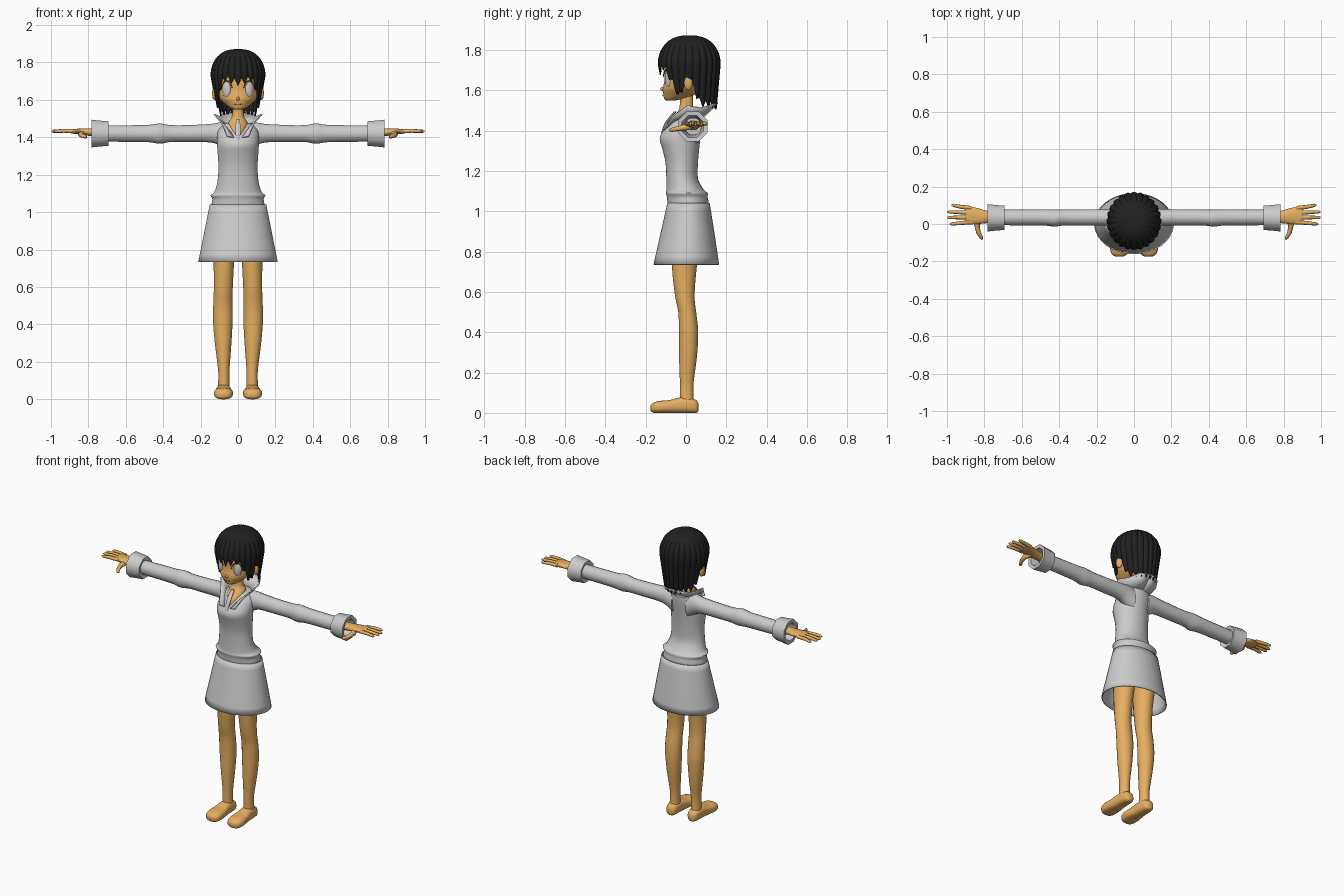
import bpy, bmesh
from math import sin, cos, pi, radians, copysign
from mathutils import Vector


def material(name, rgb):
    m = bpy.data.materials.new(name)
    m.diffuse_color = (*rgb, 1)
    return m


SKIN = material("skin", (0.8, 0.43, 0.12))
BLACK = material("hair_black", (0.015, 0.015, 0.015))
DARK = material("dark_line", (0.12, 0.08, 0.06))


def finish(name, bm, mat=None, mirror=False, thick=0, angle=45):
    bmesh.ops.recalc_face_normals(bm, faces=bm.faces)
    me = bpy.data.meshes.new(name)
    bm.to_mesh(me)
    bm.free()
    me.shade_smooth()
    me.set_sharp_from_angle(angle=radians(angle))
    ob = bpy.data.objects.new(name, me)
    bpy.context.collection.objects.link(ob)
    if mat:
        me.materials.append(mat)
    if thick:
        s = ob.modifiers.new("thickness", 'SOLIDIFY')
        s.thickness, s.offset = thick, -1
    if mirror:
        ob.modifiers.new("mirror", 'MIRROR')
    return ob


def smooth_rows(rows, sub):
    # Catmull-Rom interpolation between the given cross-sections
    out = []
    for i in range(len(rows) - 1):
        p = [Vector(rows[max(0, min(len(rows) - 1, i + k))]) for k in (-1, 0, 1, 2)]
        for j in range(sub):
            t = j / sub
            out.append(0.5 * (2 * p[1] + (p[2] - p[0]) * t
                              + (2 * p[0] - 5 * p[1] + 4 * p[2] - p[3]) * t * t
                              + (3 * p[1] - p[0] - 3 * p[2] + p[3]) * t ** 3))
    return out + [Vector(rows[-1])]


def loft(name, axis, rows, n=24, mat=None, power=1.0, sub=3, cap=True, **kw):
    # rows: (position on axis, centre a, centre b, radius a, radius b)
    bm = bmesh.new()
    rings = []
    for t, a, b, ra, rb in smooth_rows([tuple(r) for r in rows], sub):
        ring = []
        for i in range(n):
            w = 2 * pi * (i + 0.5) / n
            u, v = cos(w), sin(w)
            p = a + ra * copysign(abs(u) ** power, u)
            q = b + rb * copysign(abs(v) ** power, v)
            ring.append(bm.verts.new({'x': (t, p, q), 'y': (p, t, q), 'z': (p, q, t)}[axis]))
        rings.append(ring)
    for r, s in zip(rings, rings[1:]):
        for i in range(n):
            j = (i + 1) % n
            bm.faces.new((r[i], r[j], s[j], s[i]))
    if cap:
        bm.faces.new(rings[0])
        bm.faces.new(rings[-1])
    return finish(name, bm, mat, **kw)


def body(name, rows, **kw):
    # rows: (height, half width, front y, back y)
    return loft(name, 'z', [(z, 0, (f + b) / 2, w, (b - f) / 2) for z, w, f, b in rows], **kw)


def ball(name, loc, scale, mat=None, rot=0):
    bm = bmesh.new()
    bmesh.ops.create_uvsphere(bm, u_segments=20, v_segments=12, radius=1)
    ob = finish(name, bm, mat)
    ob.location, ob.scale, ob.rotation_euler = loc, scale, (0, 0, rot)


def strand(name, pts, radii, depth, mat):
    c = bpy.data.curves.new(name, 'CURVE')
    c.dimensions, c.bevel_depth, c.bevel_resolution, c.use_fill_caps = '3D', depth, 2, True
    s = c.splines.new('POLY')
    s.points.add(len(pts) - 1)
    for p, co, r in zip(s.points, pts, radii):
        p.co, p.radius = (*co, 1), r
    s.use_smooth = True
    c.materials.append(mat)
    bpy.context.collection.objects.link(bpy.data.objects.new(name, c))


# Jacket body with a rolled hem
body("jacket", [(1.02, .135, -.085, .10), (1.04, .142, -.092, .112), (1.07, .138, -.095, .108),
                (1.09, .147, -.10, .108), (1.105, .128, -.098, .09), (1.16, .111, -.098, .06),
                (1.24, .105, -.102, .06), (1.31, .109, -.118, .066), (1.36, .112, -.131, .072),
                (1.40, .112, -.112, .078), (1.44, .105, -.075, .082), (1.47, .075, -.045, .08),
                (1.48, .04, -.02, .06)], n=32, angle=60)

# Skirt, open at the bottom
body("skirt", [(.735, .213, -.162, .165), (.89, .182, -.127, .142), (1.04, .152, -.093, .118)],
     n=36, cap=False, thick=.006)

# Sleeves with an elbow fold, and wide turned-back cuffs
loft("sleeves", 'x', [(.05, .03, 1.40, .05, .075), (.10, .032, 1.418, .047, .062),
                      (.15, .035, 1.422, .045, .05), (.27, .035, 1.42, .044, .046),
                      (.36, .035, 1.42, .043, .046), (.40, .033, 1.42, .045, .053),
                      (.43, .032, 1.42, .047, .054), (.48, .035, 1.42, .044, .047),
                      (.60, .035, 1.42, .043, .045), (.73, .035, 1.42, .042, .044)],
     n=16, mirror=True)
loft("cuffs", 'x', [(.70, .033, 1.42, .042, .043), (.692, .033, 1.42, .070, .071),
                    (.74, .033, 1.42, .074, .075), (.782, .033, 1.42, .079, .08),
                    (.78, .033, 1.42, .058, .058), (.70, .033, 1.42, .045, .045)],
     n=8, sub=1, cap=False, mirror=True, angle=50)

# Hands
loft("palms", 'x', [(.70, .035, 1.425, .028, .026), (.78, .037, 1.427, .033, .022),
                    (.83, .042, 1.43, .042, .017), (.88, .046, 1.432, .049, .013),
                    (.90, .048, 1.433, .046, .009)], n=16, mat=SKIN, mirror=True)
for s in (-1, 1):
    for k, (y0, x1, y1) in enumerate([(.085, .975, .10), (.06, .997, .065),
                                      (.035, .998, .035), (.01, .985, .0)]):
        strand("finger_%d" % k, [(s * .87, y0, 1.432), (s * .93, (y0 + y1) / 2, 1.435),
                                 (s * (x1 - .01), y1, 1.432), (s * x1, y1, 1.431)],
               (1.1, 1, .8, .3), .0105, SKIN)
    strand("thumb", [(s * .82, .03, 1.424), (s * .84, -.005, 1.415), (s * .832, -.045, 1.408),
                     (s * .815, -.075, 1.402), (s * .812, -.083, 1.40)],
           (1.4, 1.3, 1, .8, .3), .012, SKIN)

# Legs, hips and feet
loft("legs", 'z', [(.04, .077, .005, .033, .035), (.10, .076, .003, .030, .034),
                   (.16, .076, .004, .031, .035), (.28, .079, .010, .043, .045),
                   (.40, .081, .013, .052, .048), (.50, .081, .006, .052, .045),
                   (.58, .079, -.006, .051, .049), (.72, .076, -.008, .055, .062),
                   (.88, .075, .005, .064, .075), (1.0, .07, .01, .06, .07)],
     n=20, mat=SKIN, mirror=True)
body("hips", [(.86, .04, -.03, .05), (.89, .10, -.07, .085), (.96, .13, -.08, .10),
              (1.03, .13, -.08, .10)], mat=SKIN)
loft("feet", 'y', [(.062, .077, .028, .012, .018), (.05, .077, .032, .030, .032),
                   (.01, .077, .038, .038, .038), (-.035, .077, .038, .041, .038),
                   (-.08, .077, .032, .047, .032), (-.125, .078, .030, .051, .030),
                   (-.16, .078, .026, .042, .026), (-.175, .078, .024, .018, .014)],
     n=24, mat=SKIN, power=.75, mirror=True, angle=60)

# Neck, with the skin showing in the open neckline
body("neck", [(1.395, .008, -.118, -.05), (1.43, .034, -.098, .0), (1.465, .052, -.068, .04),
              (1.49, .046, -.046, .045), (1.515, .032, -.032, .036), (1.59, .03, -.03, .036)],
     mat=SKIN)
loft("neck_tie", 'z', [(1.385, 0, -.118, .010, .008), (1.44, 0, -.097, .015, .008),
                       (1.495, 0, -.052, .011, .008)], n=8)

# Flared open collar, running from centre back to the front point
base = [(0, .08, 1.465), (.045, .07, 1.465), (.068, .03, 1.465), (.062, -.02, 1.455),
        (.042, -.075, 1.435), (.02, -.112, 1.40)]
edge = [(0, .155, 1.538), (.065, .135, 1.532), (.10, .075, 1.515), (.125, .005, 1.525),
        (.085, -.055, 1.48), (.055, -.118, 1.41)]
bm = bmesh.new()
b = [bm.verts.new(p) for p in base]
e = [bm.verts.new(p) for p in edge]
for i in range(len(b) - 1):
    bm.faces.new((b[i], b[i + 1], e[i + 1], e[i]))
finish("collar", bm, mirror=True, thick=.007)

# Head and face
body("head", [(1.548, .018, -.098, -.06), (1.556, .042, -.108, -.02), (1.58, .074, -.113, .05),
              (1.605, .098, -.116, .075), (1.65, .118, -.107, .10), (1.70, .122, -.108, .12),
              (1.78, .11, -.10, .125), (1.83, .07, -.06, .09), (1.845, .03, -.02, .05)],
     n=32, mat=SKIN)
ball("nose", (0, -.114, 1.606), (.009, .013, .010), SKIN)
strand("mouth", [(-.026, -.110, 1.577), (0, -.1145, 1.574), (.026, -.110, 1.577)],
       (.4, 1, .4), .002, DARK)
for s in (-1, 1):
    ball("ear", (s * .124, .012, 1.635), (.014, .022, .036), SKIN, s * .3)
    ball("eye", (s * .06, -.088, 1.655), (.024, .015, .044), None, s * .45)
    arc = [radians(w) for w in range(10, 171, 20)]
    strand("eyelash", [(s * .06 + .029 * cos(w), -.098 + s * .015 * cos(w), 1.655 + .047 * sin(w))
                       for w in arc], [.5 + .6 * sin(w) for w in arc], .003, DARK)

# Bobbed hair: one ridged shell with pointed locks, shorter over face and ears
LENGTH = [(0, 1.675), (32, 1.70), (48, 1.64), (66, 1.55), (78, 1.60), (92, 1.65),
          (104, 1.56), (116, 1.515), (180, 1.505)]


def hair_end(a):
    for (a0, z0), (a1, z1) in zip(LENGTH, LENGTH[1:]):
        if a <= a1:
            return z0 + (z1 - z0) * (a - a0) / (a1 - a0)
    return LENGTH[-1][1]


bm = bmesh.new()
N, TOP, LOW = 144, 10, 7
top = bm.verts.new((0, .015, 1.872))
rings = [[] for _ in range(TOP + LOW)]
for i in range(N):
    deg = 360 * i / N
    w = radians(deg)
    gap = abs(((deg / 15 + .5) % 1) - .5) * 2      # 0 at the lock centre, 1 between locks
    end = hair_end(min(deg, 360 - deg)) + .035 * gap
    for k in range(TOP + LOW):
        if k < TOP:
            phi = (k + 1) / TOP * pi / 2
            z, r = 1.73 + .142 * cos(phi), sin(phi) ** .8
        else:
            z, r = 1.73 + (end - 1.73) * (k - TOP + 1) / LOW, 1
        drop = max(0, (1.73 - z) / .21)
        r *= 1 - .055 * gap ** 2 * min(1, (k + 1) / 6)
        back = .12 if cos(w) < 0 else .25
        rings[k].append(bm.verts.new((.147 * r * (1 - .25 * drop) * sin(w),
                                      .016 - .156 * r * (1 - back * drop) * cos(w), z)))
for i in range(N):
    j = (i + 1) % N
    bm.faces.new((top, rings[0][i], rings[0][j]))
    for r, s in zip(rings, rings[1:]):
        bm.faces.new((r[i], s[i], s[j], r[j]))
finish("hair", bm, BLACK, thick=.006, angle=40)
